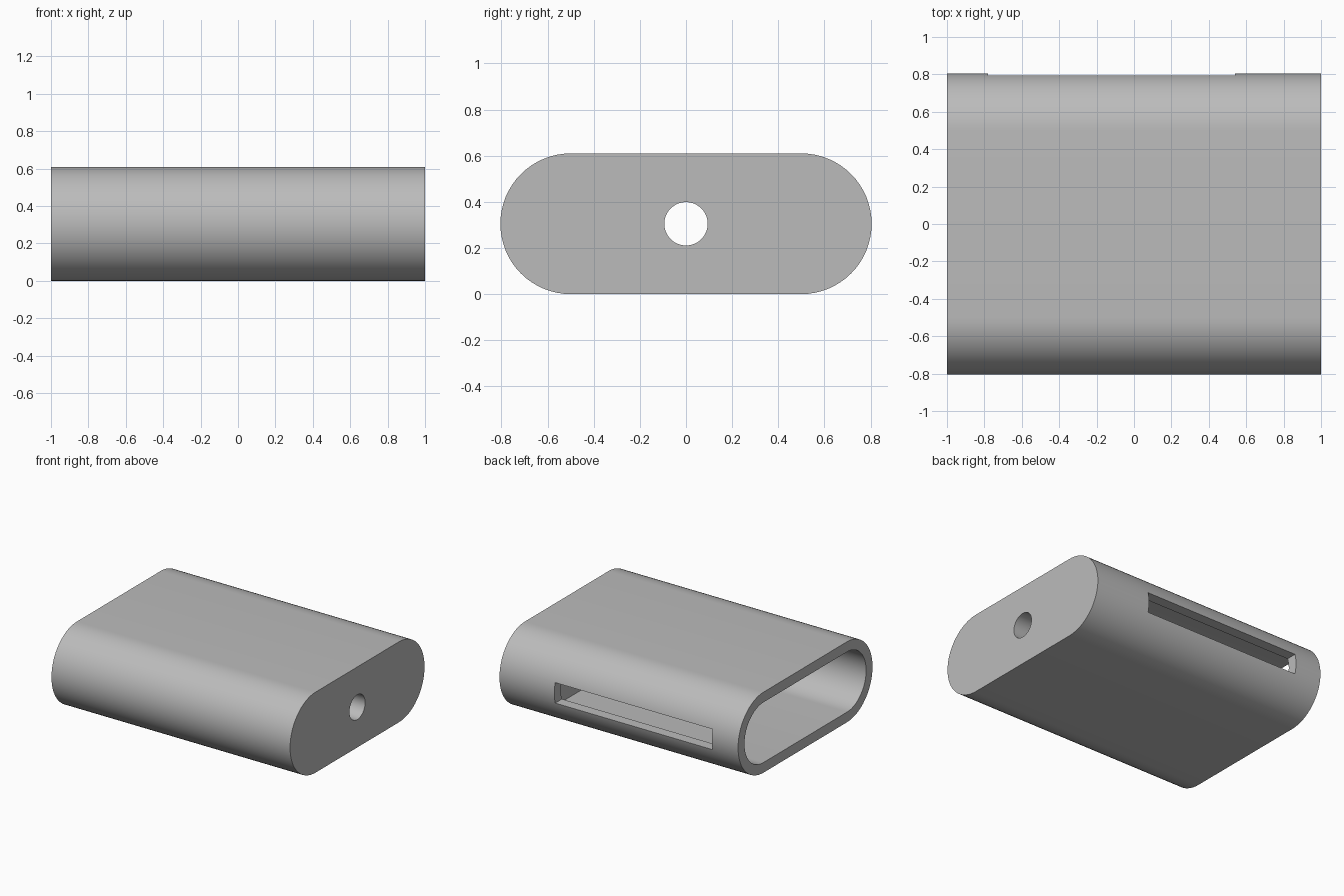
import bpy, bmesh, math

if "Cube" in bpy.data.objects:
    bpy.data.objects.remove(bpy.data.objects["Cube"], do_unlink=True)

HEIGHT, WIDTH, WALL = 0.61, 1.61, 0.077
MID = HEIGHT / 2
ROUND_Y = WIDTH / 2 - MID      # centre of each rounded side
CAVITY_END = 0.7

grey = bpy.data.materials.new("grey")
grey.use_nodes = True
grey.diffuse_color = (0.5, 0.5, 0.5, 1)
grey.node_tree.nodes["Principled BSDF"].inputs["Base Color"].default_value = (0.5, 0.5, 0.5, 1)


def prism(name, radius, half_flat, x0, x1, steps=32):
    """Stadium (or circle) section in the YZ plane, extruded along X."""
    bm = bmesh.new()
    ring = []
    for side in (1, -1):
        for i in range(steps + 1 if half_flat else steps):
            a = -math.pi / 2 + math.pi * i / steps
            y = side * (half_flat + radius * math.cos(a))
            ring.append(bm.verts.new((x0, y, MID + side * radius * math.sin(a))))
    face = bm.faces.new(ring)
    new = bmesh.ops.extrude_face_region(bm, geom=[face])["geom"]
    bmesh.ops.translate(bm, vec=(x1 - x0, 0, 0),
                        verts=[v for v in new if isinstance(v, bmesh.types.BMVert)])
    bmesh.ops.recalc_face_normals(bm, faces=bm.faces)
    mesh = bpy.data.meshes.new(name)
    bm.to_mesh(mesh)
    bm.free()
    mesh.materials.append(grey)
    obj = bpy.data.objects.new(name, mesh)
    bpy.context.collection.objects.link(obj)
    return obj


# Outer sleeve, closed at the +x end
sleeve = prism("sleeve", MID, ROUND_Y, -1, 1)

# Cavity open at -x, cord hole through the thick end
cavity = prism("cavity_cutter", MID - WALL, ROUND_Y, -1.2, CAVITY_END)
hole = prism("hole_cutter", 0.094, 0, CAVITY_END - 0.1, 1.2, 24)

# Long slot through the back wall
bpy.ops.mesh.primitive_cube_add(size=1, location=(-0.12, 0.8, MID))
slot = bpy.context.object
slot.name = "slot_cutter"
slot.scale = (1.32, 0.4, 0.155)
slot.data.materials.append(grey)
bpy.context.view_layer.update()

# Cut the openings
bpy.ops.object.select_all(action="DESELECT")
sleeve.select_set(True)
bpy.context.view_layer.objects.active = sleeve
for cutter in (cavity, hole, slot):
    cutter.hide_render = True
    mod = sleeve.modifiers.new(cutter.name, "BOOLEAN")
    mod.operation = "DIFFERENCE"
    mod.solver = "EXACT"
    mod.object = cutter
    bpy.ops.object.modifier_apply(modifier=mod.name)
    bpy.data.objects.remove(cutter, do_unlink=True)

bpy.ops.object.shade_smooth_by_angle(angle=math.radians(30))
